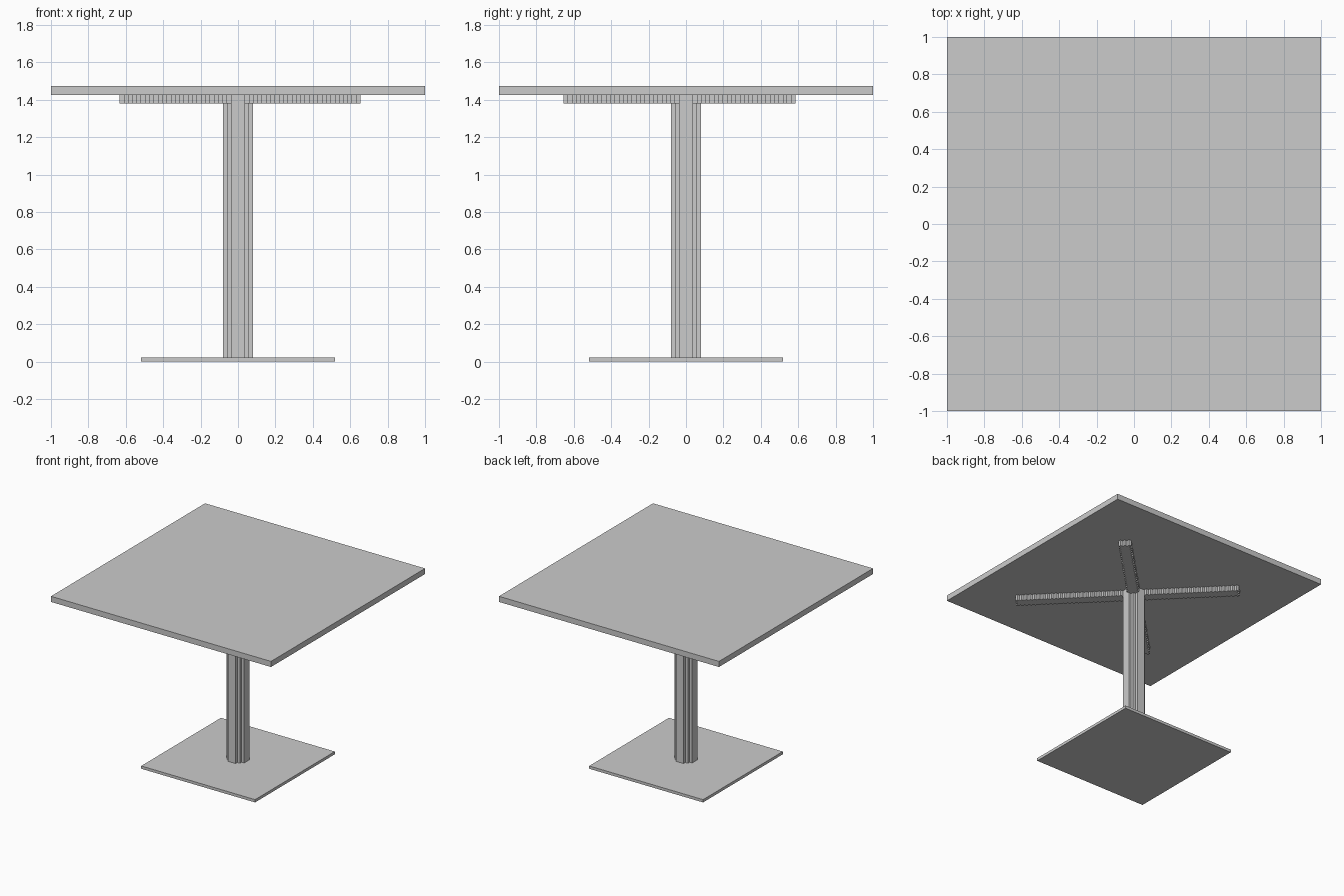
import bpy
import bmesh

cube = bpy.data.objects.get("Cube")
if cube:
    bpy.data.objects.remove(cube, do_unlink=True)

U = 0.023  # one step of the blocky grid

grey = bpy.data.materials.new("light_grey")
grey.use_nodes = True
grey.diffuse_color = (0.6, 0.6, 0.6, 1)
grey.node_tree.nodes["Principled BSDF"].inputs["Base Color"].default_value = grey.diffuse_color


def prism(name, outline, bottom, top):
    """Extrude a flat outline, all measured in grid steps."""
    bm = bmesh.new()
    face = bm.faces.new([bm.verts.new((x * U, y * U, bottom * U)) for x, y in outline])
    raised = bmesh.ops.extrude_face_region(bm, geom=[face])["geom"]
    verts = [v for v in raised if isinstance(v, bmesh.types.BMVert)]
    bmesh.ops.translate(bm, verts=verts, vec=(0, 0, (top - bottom) * U))
    bmesh.ops.recalc_face_normals(bm, faces=bm.faces)
    mesh = bpy.data.meshes.new(name)
    bm.to_mesh(mesh)
    bm.free()
    mesh.materials.append(grey)
    obj = bpy.data.objects.new(name, mesh)
    bpy.context.collection.objects.link(obj)
    return obj


def square(half):
    return [(-half, -half), (half, -half), (half, half), (-half, half)]


def stepped_bar(low, high):
    """Outline of a diagonal bar with staircase sides and blunt ends."""
    pts = []
    for k in range(low + 2, high + 1):
        pts += [(k - .5, k - 2.5), (k + .5, k - 2.5)]
    h, l = high - .5, low + .5
    pts += [(h + 1, h - 1), (h, h - 1), (h, h), (h - 1, h), (h - 1, h + 1)]
    for k in range(high, low + 1, -1):
        pts += [(k - 2.5, k + .5), (k - 2.5, k - .5)]
    pts += [(l, l + 1), (l, l), (l + 1, l)]
    return pts


# Table top and foot plate
prism("table_top", square(1 / U), 62, 64)
prism("foot_plate", square(22.5), 0, 1)

# Column with stepped corners, one quarter turned four times
quarter = [(3.5, 1.5), (2.5, 1.5), (2.5, 2.5), (1.5, 2.5), (1.5, 3.5)]
outline = []
for turn in range(4):
    outline += quarter
    quarter = [(-y, x) for x, y in quarter]
prism("column", outline, 1, 62)

# Crossed support bars under the top
prism("support_bar_a", stepped_bar(-27, 25), 60, 62)
prism("support_bar_b", [(x, -y) for x, y in stepped_bar(-25, 28)], 60, 62)
